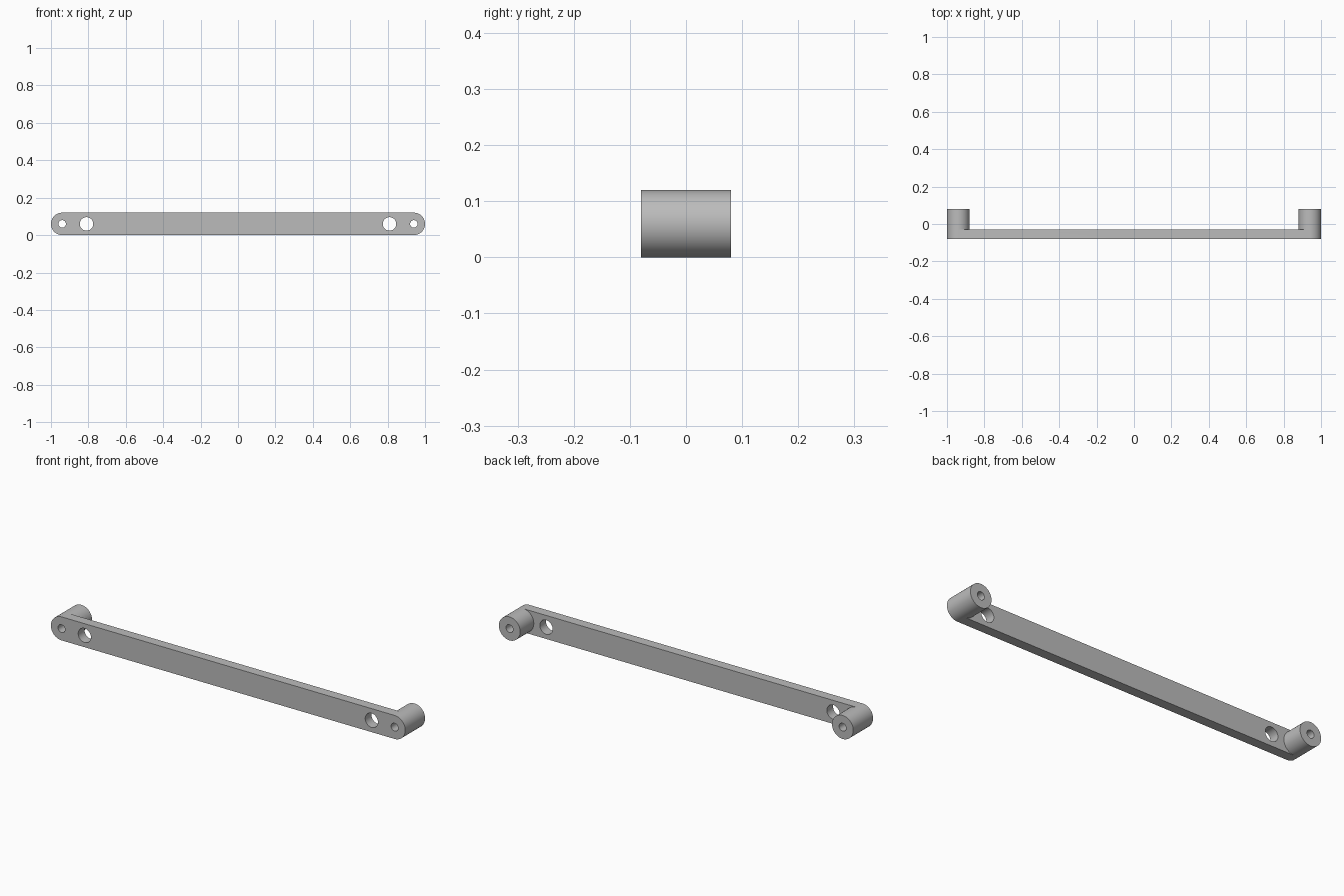
import bpy
import math

if "Cube" in bpy.data.objects:
    bpy.data.objects.remove(bpy.data.objects["Cube"], do_unlink=True)

FRONT, PLATE_BACK, BACK = -0.08, -0.03, 0.08
RADIUS = 0.06
END_X, HOLE_X = 0.94, 0.81
SEGMENTS = 64

grey = bpy.data.materials.new("plain_grey")
grey.use_nodes = True
colour = (0.5, 0.5, 0.5, 1)
grey.diffuse_color = colour
grey.node_tree.nodes["Principled BSDF"].inputs["Base Color"].default_value = colour


def circle(x, radius, start=0.0, sweep=2 * math.pi, count=SEGMENTS):
    """Points of an arc in the xz plane."""
    return [(x + radius * math.cos(start + sweep * i / count),
             RADIUS + radius * math.sin(start + sweep * i / count))
            for i in range(count)]


def prism(name, profile, y0, y1):
    """Extrude a counter-clockwise xz profile from y0 to y1."""
    n = len(profile)
    verts = [(x, y, z) for y in (y0, y1) for x, z in profile]
    faces = [tuple(range(n)), tuple(reversed(range(n, 2 * n)))]
    faces += [(i, i + n, (i + 1) % n + n, (i + 1) % n) for i in range(n)]
    mesh = bpy.data.meshes.new(name)
    mesh.from_pydata(verts, [], faces)
    mesh.materials.append(grey)
    obj = bpy.data.objects.new(name, mesh)
    bpy.context.collection.objects.link(obj)
    return obj


def combine(target, tool, operation):
    """Apply a boolean and discard its tool."""
    mod = target.modifiers.new("combine", 'BOOLEAN')
    mod.operation, mod.object, mod.solver = operation, tool, 'EXACT'
    bpy.context.view_layer.objects.active = target
    bpy.ops.object.modifier_apply(modifier=mod.name)
    bpy.data.objects.remove(tool, do_unlink=True)


# Flat bar with rounded ends
half = SEGMENTS // 2
quarter = math.pi / 2
outline = []
for x, start in ((END_X, -quarter), (-END_X, quarter)):
    outline += circle(x, RADIUS, start, math.pi, half)
    outline.append((x, RADIUS + math.copysign(RADIUS, x)))
bar = prism("mounting_bar", outline, FRONT, PLATE_BACK)

for side in (-1, 1):
    # Round standoff at each end, its front face flush with the bar
    boss = prism("standoff", circle(side * END_X, RADIUS), FRONT, BACK)
    combine(bar, boss, 'UNION')
    # Narrow bore through the standoff and wide hole through the bar
    for x, radius in ((END_X, 0.02), (HOLE_X, 0.036)):
        cutter = prism("hole_cutter", circle(side * x, radius), FRONT - 0.1, BACK + 0.1)
        cutter.hide_render = True
        combine(bar, cutter, 'DIFFERENCE')

# Smooth round walls, sharp rims
bpy.ops.object.select_all(action='DESELECT')
bar.select_set(True)
bpy.context.view_layer.objects.active = bar
bpy.ops.object.shade_smooth_by_angle(angle=math.radians(30))
